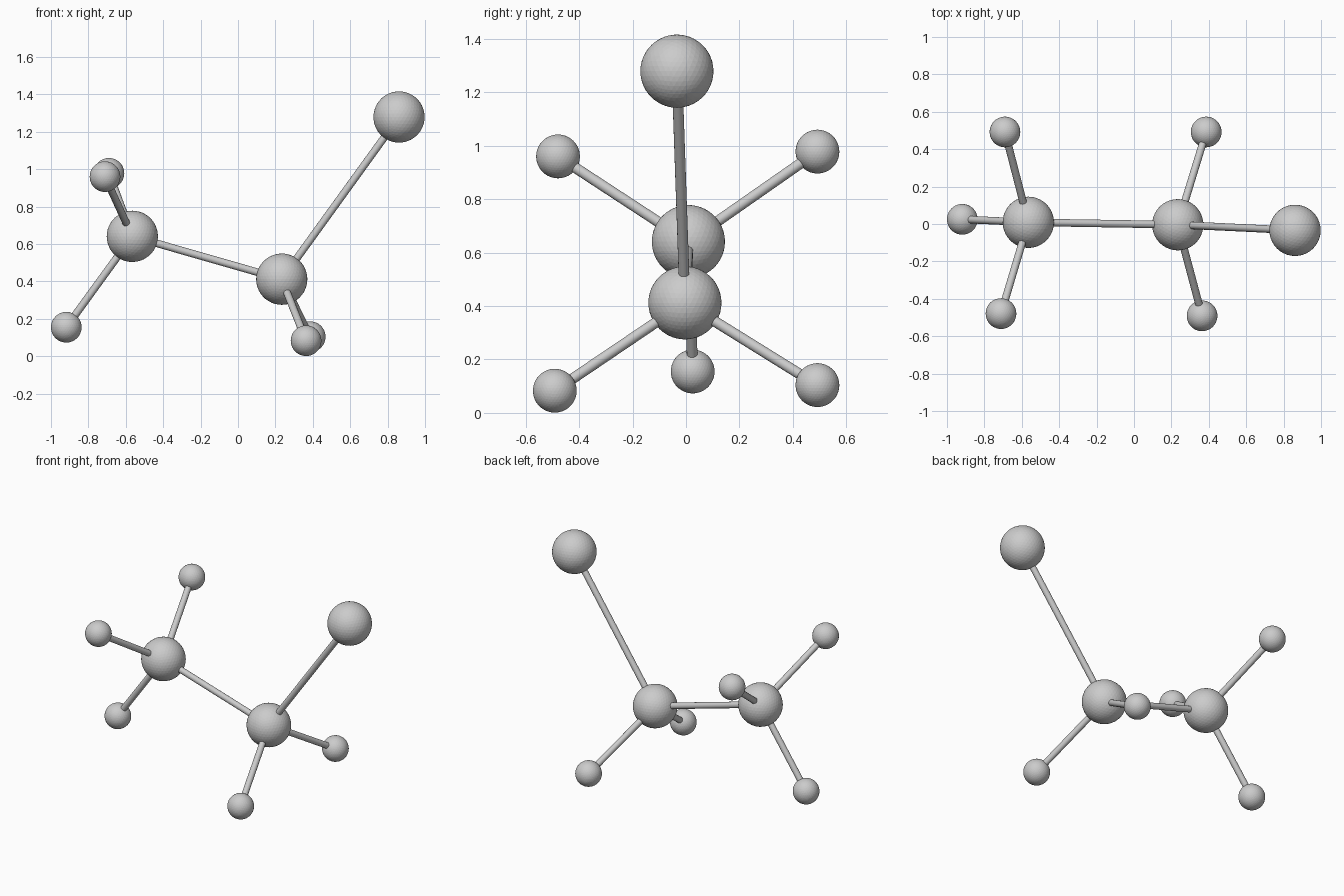
import bpy
from mathutils import Vector

if "Cube" in bpy.data.objects:
    bpy.data.objects.remove(bpy.data.objects["Cube"])

BIG, SMALL, ROD = 0.137, 0.082, 0.02

# Atom name: (centre, radius)
atoms = {
    "carbon_left": ((-0.565, 0.009, 0.641), BIG),
    "carbon_right": ((0.234, -0.004, 0.412), BIG),
    "halogen": ((0.861, -0.034, 1.279), BIG),
    "hydrogen_left_low": ((-0.918, 0.025, 0.155), SMALL),
    "hydrogen_left_front": ((-0.711, -0.479, 0.960), SMALL),
    "hydrogen_left_back": ((-0.690, 0.492, 0.978), SMALL),
    "hydrogen_right_front": ((0.364, -0.491, 0.083), SMALL),
    "hydrogen_right_back": ((0.386, 0.492, 0.104), SMALL),
}


def add_atom(name, centre, radius):
    bpy.ops.mesh.primitive_ico_sphere_add(subdivisions=4, radius=radius, location=centre)
    bpy.context.object.name = name


def add_bond(a, b):
    start, end = Vector(atoms[a][0]), Vector(atoms[b][0])
    axis = end - start
    bpy.ops.mesh.primitive_cylinder_add(
        vertices=16, radius=ROD, depth=axis.length, location=(start + end) / 2,
        rotation=axis.to_track_quat('Z', 'Y').to_euler())
    bpy.context.object.name = "bond_" + b
    bpy.ops.object.shade_smooth_by_angle()


# Atoms
for name, (centre, radius) in atoms.items():
    add_atom(name, centre, radius)

# Bonds
add_bond("carbon_left", "carbon_right")
add_bond("carbon_right", "halogen")
for name in atoms:
    if name.startswith("hydrogen"):
        add_bond("carbon_left" if "_left_" in name else "carbon_right", name)
